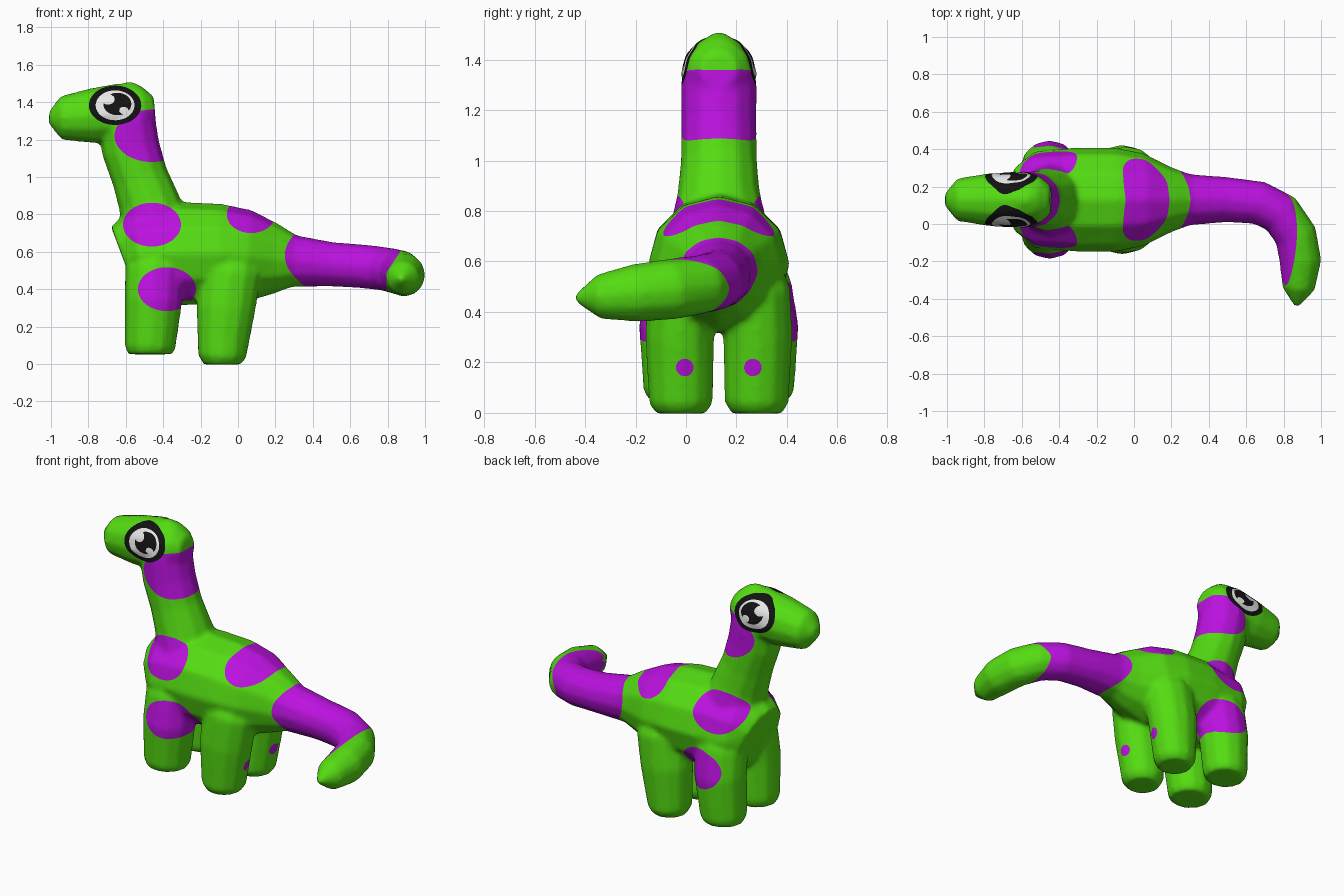
import bpy, bmesh, math
from mathutils import Vector

if "Cube" in bpy.data.objects:
    bpy.data.objects.remove(bpy.data.objects["Cube"])

MID = 0.13          # the animal is mirrored about this y plane, only the tail curls away
SIDES = 12


def tube(bm, stations, up):
    """Closed loft through (x, y, z, half side, half up) stations."""
    pts = [Vector(s[:3]) for s in stations]
    rings = []
    for i, s in enumerate(stations):
        t = (pts[min(i + 1, len(pts) - 1)] - pts[max(i - 1, 0)]).normalized()
        side = t.cross(up).normalized()
        over = side.cross(t)
        ring = []
        for k in range(SIDES):
            a = 2 * math.pi * k / SIDES
            ring.append(bm.verts.new(pts[i] + side * s[3] * math.cos(a) + over * s[4] * math.sin(a)))
        rings.append(ring)
    for r, q in zip(rings, rings[1:]):
        for k in range(SIDES):
            n = (k + 1) % SIDES
            bm.faces.new((r[k], r[n], q[n], q[k]))
    bm.faces.new(rings[0][::-1])
    bm.faces.new(rings[-1])


X, Z = Vector((1, 0, 0)), Vector((0, 0, 1))
bm = bmesh.new()

# trunk running into the curled tail
tube(bm, [(-.61, MID, .55, .19, .20), (-.53, MID, .58, .26, .26), (-.30, MID, .59, .28, .278),
          (-.10, MID, .59, .28, .268), (.05, MID, .575, .25, .25), (.20, MID, .56, .175, .19),
          (.30, MID, .55, .138, .14), (.50, MID, .533, .122, .12), (.67, .113, .522, .117, .118),
          (.785, .055, .508, .117, .118), (.865, -.06, .49, .115, .122), (.89, -.20, .475, .113, .116),
          (.88, -.345, .46, .088, .09), (.87, -.44, .455, .015, .015)], Z)
# neck
tube(bm, [(-.42, MID, .50, .24, .18), (-.43, MID, .70, .205, .19), (-.478, MID, .87, .165, .165),
          (-.525, MID, 1.0, .152, .152), (-.573, MID, 1.15, .15, .158), (-.595, MID, 1.30, .152, .155),
          (-.585, MID, 1.40, .138, .13), (-.59, MID, 1.465, .085, .09), (-.60, MID, 1.505, .02, .03)], X)
# head
tube(bm, [(-1.01, MID, 1.32, .035, .035), (-.945, MID, 1.315, .115, .118), (-.78, MID, 1.327, .142, .148),
          (-.63, MID, 1.345, .152, .157), (-.50, MID, 1.355, .125, .125), (-.445, MID, 1.36, .075, .075)], Z)
# legs: (x, offset from middle, z, half width, half length)
front = [(-.47, .165, .052, .115, .12), (-.47, .165, .09, .135, .137), (-.452, .17, .34, .148, .155),
         (-.445, .15, .50, .14, .16), (-.44, .10, .68, .10, .12)]
rear = [(-.085, .15, -.003, .10, .10), (-.085, .15, .04, .128, .13), (-.065, .155, .30, .138, .16),
        (-.04, .145, .48, .14, .165), (-.03, .10, .65, .10, .12)]
for leg in (front, rear):
    for sgn in (1, -1):
        tube(bm, [(x, MID + sgn * o, z, w, l) for x, o, z, w, l in leg], X)

bmesh.ops.recalc_face_normals(bm, faces=bm.faces)
mesh = bpy.data.meshes.new("dinosaur_body")
bm.to_mesh(mesh)
bm.free()
body = bpy.data.objects.new("dinosaur_body", mesh)
bpy.context.collection.objects.link(body)

# fuse all parts into one soft skin
fuse = body.modifiers.new("fuse", 'REMESH')
fuse.mode, fuse.voxel_size = 'VOXEL', .014
soften = body.modifiers.new("soften", 'SMOOTH')
soften.factor, soften.iterations = .5, 8
skin = bpy.data.meshes.new_from_object(body.evaluated_get(bpy.context.evaluated_depsgraph_get()))
body.modifiers.clear()
skin.materials.clear()

for name, col in (("green skin", (.09, .72, .006)), ("purple spots", (.50, .006, .74)),
                  ("black", (.006, .006, .006)), ("white", (.80, .80, .80))):
    m = bpy.data.materials.new(name)
    m.diffuse_color = (*col, 1)
    m.use_nodes = True
    m.node_tree.nodes["Principled BSDF"].inputs["Base Color"].default_value = m.diffuse_color
    skin.materials.append(m)
GREEN, PURPLE, BLACK, WHITE = range(4)


def oval(cx, cz, rx, rz, inner=0.0):
    """Oval seen from the side, negative inside; inner keeps it off the middle."""
    def f(p):
        d = (math.hypot((p.x - cx) / rx, (p.z - cz) / rz) - 1) * min(rx, rz)
        return max(d, inner - abs(p.y - MID)) if inner else d
    return f


def tail_band(p):
    start = .25 + 4 * (p.z - .58) ** 2
    end = .795 + .65 * max(p.z - .49, 0)
    return max(start - p.x, p.x - end)


def heel_dot(p):
    d = math.hypot(abs(p.y - MID) - .135, p.z - .18) - .035
    return max(d, -.02 - p.x)


# painted regions, later ones lie on top
regions = [
    (oval(-.46, 1.22, .20, .14), PURPLE),           # neck band
    (oval(-.46, .745, .155, .117), PURPLE),         # shoulder spots
    (oval(-.38, .40, .155, .117, .10), PURPLE),     # front leg spots
    (oval(.07, .80, .13, .10), PURPLE),             # back saddle
    (tail_band, PURPLE),
    (heel_dot, PURPLE),
    (oval(-.657, 1.383, .14, .105), BLACK),         # eye rim
    (oval(-.657, 1.383, .104, .08), WHITE),         # eye white
    (oval(-.645, 1.39, .075, .06), BLACK),          # pupil
    (oval(-.695, 1.415, .036, .028), WHITE),        # glints
    (oval(-.61, 1.355, .026, .02), WHITE),
]

bm = bmesh.new()
bm.from_mesh(skin)
for f, _ in regions:                                # cut clean outlines into the skin
    val = {v: f(v.co) for v in bm.verts}
    cuts = [e for e in bm.edges if val[e.verts[0]] * val[e.verts[1]] < 0]
    new = []
    for e in cuts:
        a, b = e.verts
        new.append(bmesh.utils.edge_split(e, a, val[a] / (val[a] - val[b]))[1])
    bmesh.ops.connect_verts(bm, verts=new)
for face in bm.faces:
    c = face.calc_center_median()
    face.material_index = GREEN
    for f, mat in regions:
        if f(c) < 0:
            face.material_index = mat
    face.smooth = True
bm.to_mesh(skin)
bm.free()
body.data = skin
